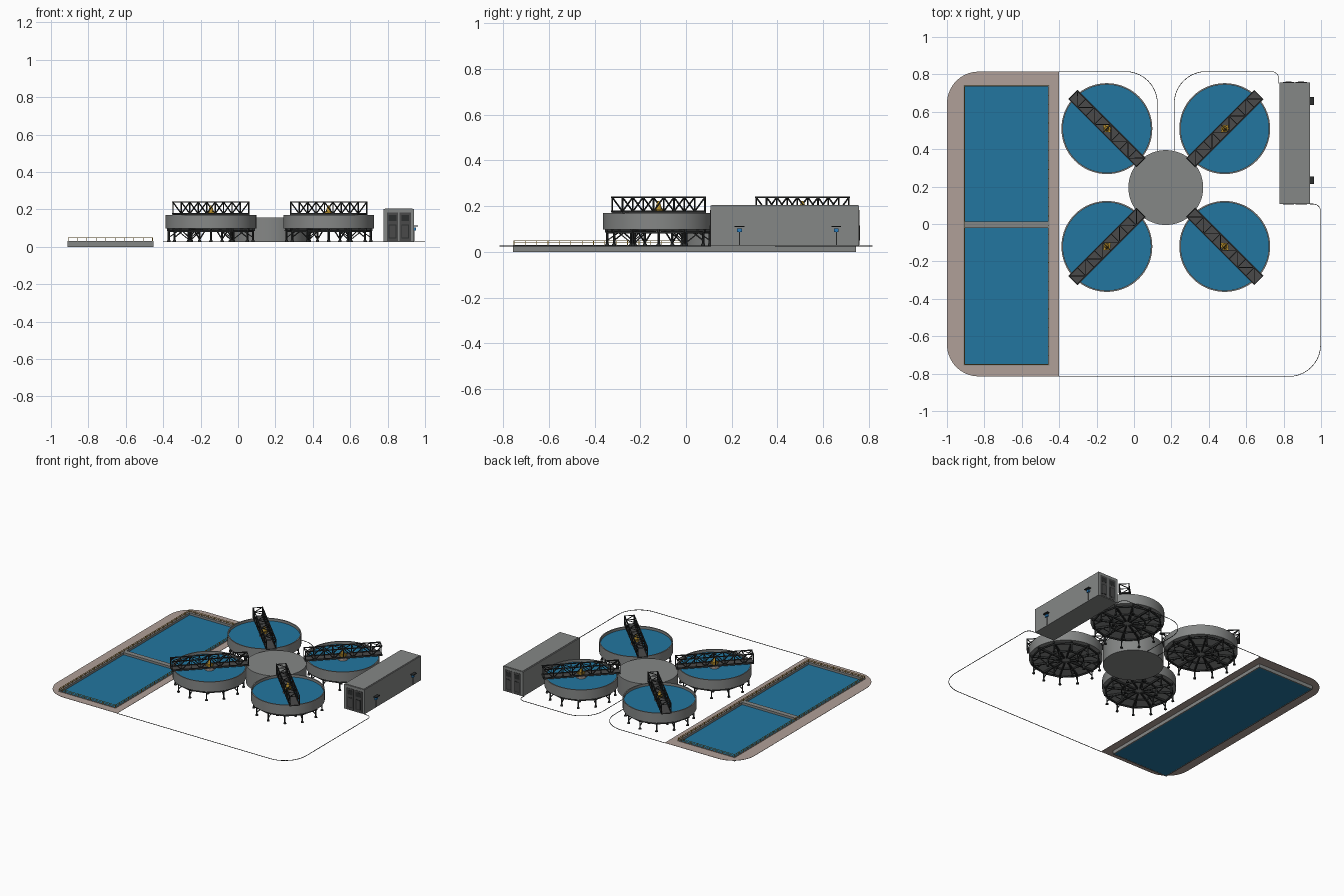
import bpy, bmesh, math
from mathutils import Vector, Matrix

if "Cube" in bpy.data.objects:
    bpy.data.objects.remove(bpy.data.objects["Cube"])

G = 0.027  # ground level


def mat(name, r, g, b):
    m = bpy.data.materials.new(name)
    lin = [((c / 255 + 0.055) / 1.055) ** 2.4 for c in (r, g, b)]
    m.diffuse_color = (*lin, 1)
    m.use_nodes = True
    m.node_tree.nodes["Principled BSDF"].inputs["Base Color"].default_value = m.diffuse_color
    return m


GRAY = mat("concrete gray", 133, 135, 134)
WATER = mat("water blue", 34, 118, 160)
TAN = mat("paving tan", 176, 160, 152)
DARK = mat("deck dark gray", 74, 74, 74)
BLACK = mat("steel black", 44, 46, 46)
GOLD = mat("safety yellow", 190, 148, 45)
BLUE = mat("sink blue", 40, 125, 190)


def box(bm, lo, hi):
    lo, hi = Vector(lo), Vector(hi)
    m = Matrix.Translation((lo + hi) / 2) @ Matrix.Diagonal((*(hi - lo), 1))
    bmesh.ops.create_cube(bm, size=1, matrix=m)


def bar(bm, a, b, w, h=None):
    a, b = Vector(a), Vector(b)
    d = b - a
    m = (Matrix.Translation((a + b) / 2) @ d.to_track_quat('X', 'Z').to_matrix().to_4x4()
         @ Matrix.Diagonal((d.length, w, h or w, 1)))
    bmesh.ops.create_cube(bm, size=1, matrix=m)


def cone(bm, x, y, z0, z1, r0, r1, n=12):
    bmesh.ops.create_cone(bm, cap_ends=True, segments=n, radius1=r0, radius2=r1,
                          depth=z1 - z0, matrix=Matrix.Translation((x, y, (z0 + z1) / 2)))


def revolve(bm, profile, n=64):
    vs = [bm.verts.new((r, 0, z)) for r, z in profile]
    es = [bm.edges.new(p) for p in zip(vs, vs[1:])]
    bmesh.ops.spin(bm, geom=vs + es, cent=(0, 0, 0), axis=(0, 0, 1), angle=math.tau, steps=n)
    bmesh.ops.remove_doubles(bm, verts=bm.verts, dist=1e-5)
    bmesh.ops.recalc_face_normals(bm, faces=bm.faces)


def mesh(bm, name, material):
    me = bpy.data.meshes.new(name)
    bm.to_mesh(me)
    bm.free()
    me.materials.append(material)
    return me


def place(me, name, loc=(0, 0, 0), rot=0, smooth=False):
    o = bpy.data.objects.new(name, me)
    o.location, o.rotation_euler = loc, (0, 0, rot)
    bpy.context.collection.objects.link(o)
    if smooth:
        bpy.ops.object.select_all(action='DESELECT')
        o.select_set(True)
        bpy.context.view_layer.objects.active = o
        bpy.ops.object.shade_smooth_by_angle(angle=math.radians(30))
    return o


def boxes(name, material, items):
    bm = bmesh.new()
    for lo, hi in items:
        box(bm, lo, hi)
    return place(mesh(bm, name, material), name)


def arc(cx, cy, r, a0, n=10, sweep=90):
    return [(cx + r * math.cos(math.radians(a0 + sweep * i / n)),
             cy + r * math.sin(math.radians(a0 + sweep * i / n))) for i in range(n + 1)]


# ---- paving around the basin, with a rectangular opening
X0, X1, Y0, Y1 = -0.912, -0.453, -0.757, 0.743
outer = [(-0.4, -0.815), (-0.4, 0.815)] + arc(-0.83, 0.645, 0.17, 90) + arc(-0.83, -0.645, 0.17, 180)
hole = [(X0, Y0), (X1, Y0), (X1, Y1), (X0, Y1)]
bm = bmesh.new()
for loop in (outer, hole):
    vs = [bm.verts.new((x, y, G)) for x, y in loop]
    for i, v in enumerate(vs):
        bm.edges.new((v, vs[i - 1]))
bmesh.ops.triangle_fill(bm, edges=bm.edges[:], use_beauty=True, normal=(0, 0, 1))
paving = place(mesh(bm, "paving", TAN), "paving")
s = paving.modifiers.new("thickness", 'SOLIDIFY')
s.thickness = 0.002

# ---- site kerb line
bm = bmesh.new()
for path in (
    [(-0.4, 0.815)] + arc(-0.045, 0.645, 0.17, 90, sweep=-90) + [(0.125, 0.39)],
    [(0.215, 0.39)] + arc(0.385, 0.645, 0.17, 180, sweep=-90)
        + arc(0.735, 0.775, 0.04, 90, sweep=-90) + [(0.775, 0.75)],
    [(0.94, 0.107)] + arc(0.958, 0.067, 0.04, 90, sweep=-90)
        + arc(0.828, -0.645, 0.17, 0, sweep=-90) + [(-0.4, -0.815)],
):
    for a, b in zip(path, path[1:]):
        bar(bm, (*a, G - 0.001), (*b, G - 0.001), 0.003)
place(mesh(bm, "site_kerb", BLACK), "site_kerb")

# ---- twin basin: walls, divider, water and guard rail
T, H = 0.008, 0.03
boxes("basin_walls", GRAY, [
    ((X0, Y0, 0), (X0 + T, Y1, H)), ((X1 - T, Y0, 0), (X1, Y1, H)),
    ((X0 + T, Y0, 0), (X1 - T, Y0 + T, H)), ((X0 + T, Y1 - T, 0), (X1 - T, Y1, H)),
    ((X0 + T, -0.022, 0.002), (X1 - T, 0.014, H))])
boxes("basin_water", WATER, [((X0 + T, Y0 + T, 0.001), (X1 - T, Y1 - T, 0.014))])
bm = bmesh.new()
ring = [Vector((x + (0.004 if x == X0 else -0.004), y + (0.004 if y == Y0 else -0.004), 0)) for x, y in hole]
for i in range(4):
    a, b = ring[i], ring[(i + 1) % 4]
    for z in (0.039, 0.048):
        bar(bm, a + Vector((0, 0, z)), b + Vector((0, 0, z)), 0.0022)
    n = round((b - a).length / 0.05)
    for k in range(n):
        p = a.lerp(b, k / n)
        bar(bm, p + Vector((0, 0, H)), p + Vector((0, 0, 0.049)), 0.003)
place(mesh(bm, "basin_guard_rail", GOLD), "basin_guard_rail")

# ---- central round tank
bm = bmesh.new()
cone(bm, 0, 0, 0.025, 0.157, 0.2, 0.2, 64)
place(mesh(bm, "central_tank", GRAY), "central_tank", (0.17, 0.195, 0), smooth=True)

# ---- clarifier parts, built once at the origin with the bridge along x
bm = bmesh.new()
revolve(bm, [(0, 0.09), (0.243, 0.098), (0.243, 0.17), (0.235, 0.17), (0.235, 0.108), (0, 0.1)])
tank = mesh(bm, "tank_shell", GRAY)
bm = bmesh.new()
bmesh.ops.create_circle(bm, cap_ends=True, segments=64, radius=0.236, matrix=Matrix.Translation((0, 0, 0.152)))
water = mesh(bm, "tank_water", WATER)
bm = bmesh.new()
cone(bm, 0, 0, 0.1, 0.168, 0.034, 0.034, 24)
well = mesh(bm, "feed_well", TAN)

# supporting steelwork: radial beams, legs, feet and braces
bm = bmesh.new()
N = 12
for i in range(N):
    a = math.tau * (i + 0.5) / N
    a2 = a + math.tau / N
    P = lambda r, z, t=a: (r * math.cos(t), r * math.sin(t), z)
    bar(bm, P(0.03, 0.088), P(0.235, 0.092), 0.009, 0.016)
    bar(bm, P(0.225, 0.03), P(0.225, 0.095), 0.008)
    bar(bm, P(0.225, 0.05), P(0.17, 0.088), 0.005)
    bar(bm, P(0.225, 0.085), P(0.225, 0.085, a2), 0.006, 0.01)
    bar(bm, P(0.12, 0.085), P(0.12, 0.085, a2), 0.006, 0.01)
    x, y, _ = P(0.225, 0)
    cone(bm, x, y, G, 0.036, 0.01, 0.008)
    if i % 2 == 0:
        bar(bm, P(0.12, 0.03), P(0.12, 0.088), 0.008)
        bar(bm, P(0.12, 0.04), P(0.18, 0.088), 0.005)
        bar(bm, P(0.12, 0.04), P(0.06, 0.088), 0.005)
        x, y, _ = P(0.12, 0)
        cone(bm, x, y, G, 0.036, 0.01, 0.008)
frame = mesh(bm, "support_frame", BLACK)

# bridge deck and truss
L, W, B = 0.258, 0.032, 8
bm = bmesh.new()
box(bm, (-L, -W - 0.002, 0.169), (L, W + 0.002, 0.175))
deck = mesh(bm, "bridge_deck", DARK)
bm = bmesh.new()
xs = [-L + 0.003 + (2 * L - 0.006) * i / B for i in range(B + 1)]
lo, hi = 0.177, 0.239
for s in (-W, W):
    for z in (lo, hi):
        bar(bm, (-L, s, z), (L, s, z), 0.006)
    for i, x in enumerate(xs):
        bar(bm, (x, s, lo), (x, s, hi), 0.005)
        if i < B:
            z0, z1 = (lo, hi) if i % 2 else (hi, lo)
            bar(bm, (x, s, z0), (xs[i + 1], s, z1), 0.005)
for i, x in enumerate(xs):
    bar(bm, (x, -W, hi), (x, W, hi), 0.004)
    if i < B:
        s = W if i % 2 else -W
        bar(bm, (x, s, hi), (xs[i + 1], -s, hi), 0.004)
truss = mesh(bm, "bridge_truss", BLACK)

# drive motor in the middle of the bridge
bm = bmesh.new()
cone(bm, 0, 0, 0.175, 0.188, 0.02, 0.02)
cone(bm, 0, 0, 0.188, 0.205, 0.013, 0.011)
cone(bm, 0, 0, 0.205, 0.222, 0.011, 0.004)
bar(bm, (-0.026, 0, 0.182), (0.026, 0, 0.182), 0.01)
drive = mesh(bm, "drive_motor", GOLD)

for k in range(4):
    a = math.pi / 4 + k * math.pi / 2
    loc = (0.17 + 0.315 * math.copysign(1, math.cos(a)), 0.195 + 0.315 * math.copysign(1, math.sin(a)), 0)
    for me in (tank, water, well, frame, deck, truss, drive):
        place(me, f"{me.name}_{k + 1}", loc, a, smooth=me in (tank, well))

# ---- container plant room
bx0, bx1, by0, by1 = 0.778, 0.94, 0.107, 0.757
boxes("plant_room", GRAY, [((bx0, by0, 0.025), (bx1, by1, 0.202)),
                           ((bx0 + 0.008, by0 + 0.004, 0.202), (bx1 - 0.006, by1 - 0.004, 0.205))])
doors, panes, trims = [], [], []
for y, d in ((by0, -1), (by1, 1)):  # double doors on both ends
    plate = lambda x0, x1, z0, z1, t: ((x0, min(y, y + d * t), z0), (x1, max(y, y + d * t), z1))
    for x in (0.796, 0.864):
        doors.append(plate(x, x + 0.06, 0.03, 0.183, 0.002))
        panes.append(plate(x + 0.009, x + 0.051, 0.138, 0.17, 0.003))
        panes.append(plate(x + 0.009, x + 0.051, 0.045, 0.12, 0.003))
        trims.append(plate(x + 0.014, x + 0.046, 0.05, 0.115, 0.004))
boxes("end_doors", DARK, doors)
boxes("door_panes", BLACK, panes)
boxes("door_panels", DARK, trims)

# side wash stations: canopy, blue bowl and pipe
cy = (0.234, 0.658)
boxes("wash_canopies", BLACK, [((bx1, y - 0.021, 0.108), (bx1 + 0.022, y + 0.021, 0.113)) for y in cy])
boxes("wash_bowls", BLUE, [((bx1, y - 0.01, 0.086), (bx1 + 0.012, y + 0.01, 0.102)) for y in cy])
boxes("wash_pipes", GRAY, [((bx1 + 0.003, y - 0.002, 0.03), (bx1 + 0.007, y + 0.002, 0.086)) for y in cy])
